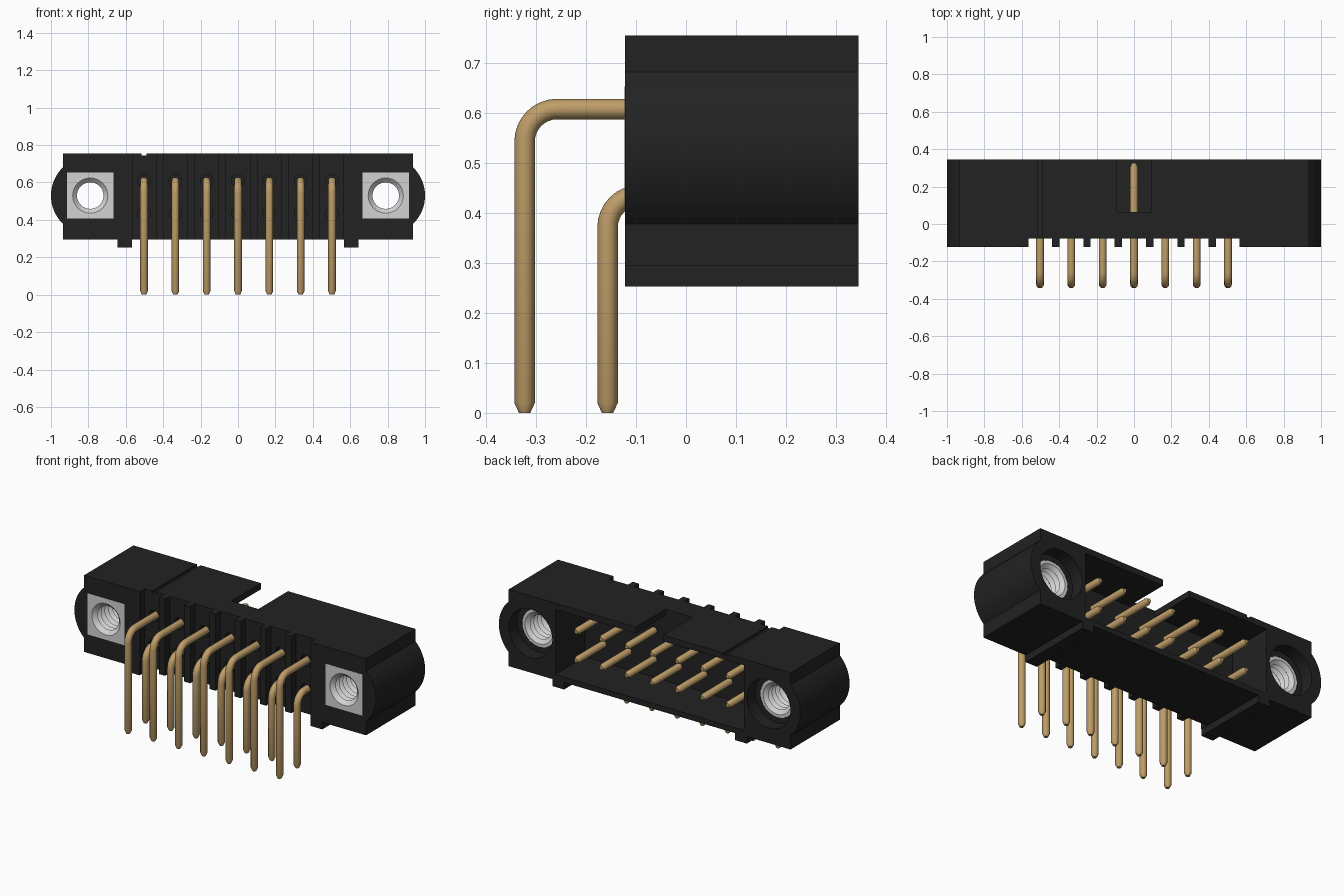
import bpy, bmesh, math
from mathutils import Matrix

if "Cube" in bpy.data.objects:
    bpy.data.objects.remove(bpy.data.objects["Cube"])

Y0, Y1 = -0.122, 0.345          # front and back of the housing
ZT, ZB = 0.755, 0.295           # housing top and bottom
HX, HZ = 0.79, 0.53             # mounting hole centre
PITCH = 0.1675
PIN_X = [(i - 3) * PITCH for i in range(7)]


def material(name, rgb):
    m = bpy.data.materials.new(name)
    m.diffuse_color = (*rgb, 1)
    m.use_nodes = True
    m.node_tree.nodes["Principled BSDF"].inputs["Base Color"].default_value = m.diffuse_color
    return m


BLACK = material("black plastic", (0.016, 0.016, 0.016))
GOLD = material("gold plating", (0.52, 0.34, 0.14))
STEEL = material("bright metal", (0.65, 0.65, 0.65))


def finish(name, bm, mat=None):
    bmesh.ops.recalc_face_normals(bm, faces=bm.faces[:])
    me = bpy.data.meshes.new(name)
    bm.to_mesh(me)
    bm.free()
    ob = bpy.data.objects.new(name, me)
    bpy.context.collection.objects.link(ob)
    if mat:
        me.materials.append(mat)
    return ob


def smooth(ob, angle=30):
    bpy.ops.object.select_all(action='DESELECT')
    ob.select_set(True)
    bpy.context.view_layer.objects.active = ob
    bpy.ops.object.shade_smooth_by_angle(angle=math.radians(angle))


def box(name, x0, x1, y0, y1, z0, z1, mat=None):
    bm = bmesh.new()
    size = Matrix.Diagonal((x1 - x0, y1 - y0, z1 - z0, 1))
    mid = Matrix.Translation(((x0 + x1) / 2, (y0 + y1) / 2, (z0 + z1) / 2))
    bmesh.ops.create_cube(bm, size=1, matrix=mid @ size)
    return finish(name, bm, mat)


def cylinder(name, x, z, r, y0, y1, n=32):
    bm = bmesh.new()
    m = Matrix.Translation((x, (y0 + y1) / 2, z)) @ Matrix.Rotation(math.pi / 2, 4, 'X')
    bmesh.ops.create_cone(bm, cap_ends=True, segments=n, radius1=r, radius2=r,
                          depth=y1 - y0, matrix=m)
    return finish(name, bm)


def cut(ob, cutter):
    mod = ob.modifiers.new("cut", 'BOOLEAN')
    mod.operation, mod.solver, mod.object = 'DIFFERENCE', 'EXACT', cutter
    bpy.context.view_layer.objects.active = ob
    bpy.ops.object.modifier_apply(modifier=mod.name)
    bpy.data.objects.remove(cutter, do_unlink=True)


def skin(bm, rings, closed=False):
    """Join successive vertex rings with quads."""
    n = len(rings[0])
    pairs = list(zip(rings, rings[1:])) + ([(rings[-1], rings[0])] if closed else [])
    for a, b in pairs:
        for i in range(n):
            j = (i + 1) % n
            bm.faces.new((a[i], a[j], b[j], b[i]))


# Housing: extruded outline with rounded ears
bm = bmesh.new()
a0 = math.acos(0.145 / 0.21)
arc = [(HX + 0.21 * math.cos(a), HZ + 0.21 * math.sin(a))
       for a in (-a0 + 2 * a0 * i / 16 for i in range(17))]
right = [(0.935, ZB)] + arc + [(0.935, ZT)]
outline = right + [(-x, z) for x, z in reversed(right)]
face = bm.faces.new([bm.verts.new((x, Y0, z)) for x, z in outline])
ext = bmesh.ops.extrude_face_region(bm, geom=[face])
bmesh.ops.translate(bm, vec=(0, Y1 - Y0, 0),
                    verts=[v for v in ext['geom'] if isinstance(v, bmesh.types.BMVert)])
housing = finish("housing", bm, BLACK)

# Mating cavity, key notch and first-pin groove
cut(housing, box("cavity_cut", -0.625, 0.625, 0.065, 0.5, 0.327, 0.718))
cut(housing, box("notch_cut", -0.09, 0.09, 0.065, 0.5, 0.6, 0.9))
cut(housing, box("groove_cut", -0.515, -0.49, -0.5, 0.5, ZT - 0.012, 0.9))

# Front channels between ribs, with a relief hole round each pin
for i, x in enumerate(PIN_X):
    lo = -0.565 if i == 0 else x - PITCH / 2 + 0.02
    hi = 0.565 if i == 6 else x + PITCH / 2 - 0.02
    cut(housing, box("channel_cut", lo, hi, -0.5, -0.077, 0.1, 0.9))
    for z in (0.608, 0.436):
        cut(housing, cylinder("relief_cut", x, z, 0.034, -0.2, -0.045, 16))

# Mounting holes: square nut pocket, bore and rear counterbore
for s in (-1, 1):
    cut(housing, box("pocket_cut", s * HX - 0.1235, s * HX + 0.1235, -0.5, -0.02,
                     HZ - 0.1235, HZ + 0.1235))
    cut(housing, cylinder("bore_cut", s * HX, HZ, 0.112, -0.3, 0.6))
    cut(housing, cylinder("counterbore_cut", s * HX, HZ, 0.145, 0.265, 0.6))
smooth(housing)


# Threaded inserts: square flange turning into a ridged tube
def insert(name, cx):
    n, bm, rings = 32, bmesh.new(), []

    def ring(r, y, square=False):
        vs = []
        for i in range(n):
            a = 2 * math.pi * i / n
            c, s = math.cos(a), math.sin(a)
            k = r / max(abs(c), abs(s)) if square else r
            vs.append(bm.verts.new((cx + k * c, y, HZ + k * s)))
        rings.append(vs)

    ring(0.1235, -0.02, True)
    ring(0.1235, Y0 - 0.001, True)
    ring(0.094, Y0 - 0.001)
    ring(0.071, -0.1)
    turns = 10
    step = 0.345 / turns
    for t in range(turns):
        ring(0.09, -0.1 + (t + 0.5) * step)
        ring(0.071, -0.1 + (t + 1) * step)
    ring(0.094, 0.263)
    ring(0.112, 0.263)
    ring(0.112, -0.02)
    skin(bm, rings, closed=True)
    smooth(finish(name, bm, STEEL))


insert("insert_left", -HX)
insert("insert_right", HX)

# Standoff rails under the housing
for name, s in (("rail_left", -1), ("rail_right", 1)):
    xs = sorted((s * 0.567, s * 0.645))
    box(name, *xs, Y0, Y1, 0.253, 0.297, BLACK)


# Right-angle pins with tapered tips
def pin(name, x, y, z, r=0.0205, bend=0.065, n=12):
    path = [(0.325, z, 0, 0.55), (0.305, z, 0, 1)]
    for i in range(9):
        a = math.pi / 2 * i / 8
        path.append((y + bend - bend * math.sin(a), z - bend + bend * math.cos(a), a, 1))
    path += [(y, 0.02, math.pi / 2, 1), (y, 0, math.pi / 2, 0.55)]
    bm, rings = bmesh.new(), []
    for py, pz, a, k in path:
        ny, nz = -math.sin(a), math.cos(a)
        ring = []
        for i in range(n):
            t = 2 * math.pi * i / n
            u, v = r * k * math.cos(t), r * k * math.sin(t)
            ring.append(bm.verts.new((x + u, py + ny * v, pz + nz * v)))
        rings.append(ring)
    skin(bm, rings)
    bm.faces.new(rings[0])
    bm.faces.new(rings[-1])
    smooth(finish(name, bm, GOLD), 35)


for i, x in enumerate(PIN_X):
    pin(f"upper_pin_{i + 1}", x, -0.323, 0.608)
    pin(f"lower_pin_{i + 1}", x, -0.157, 0.436)
